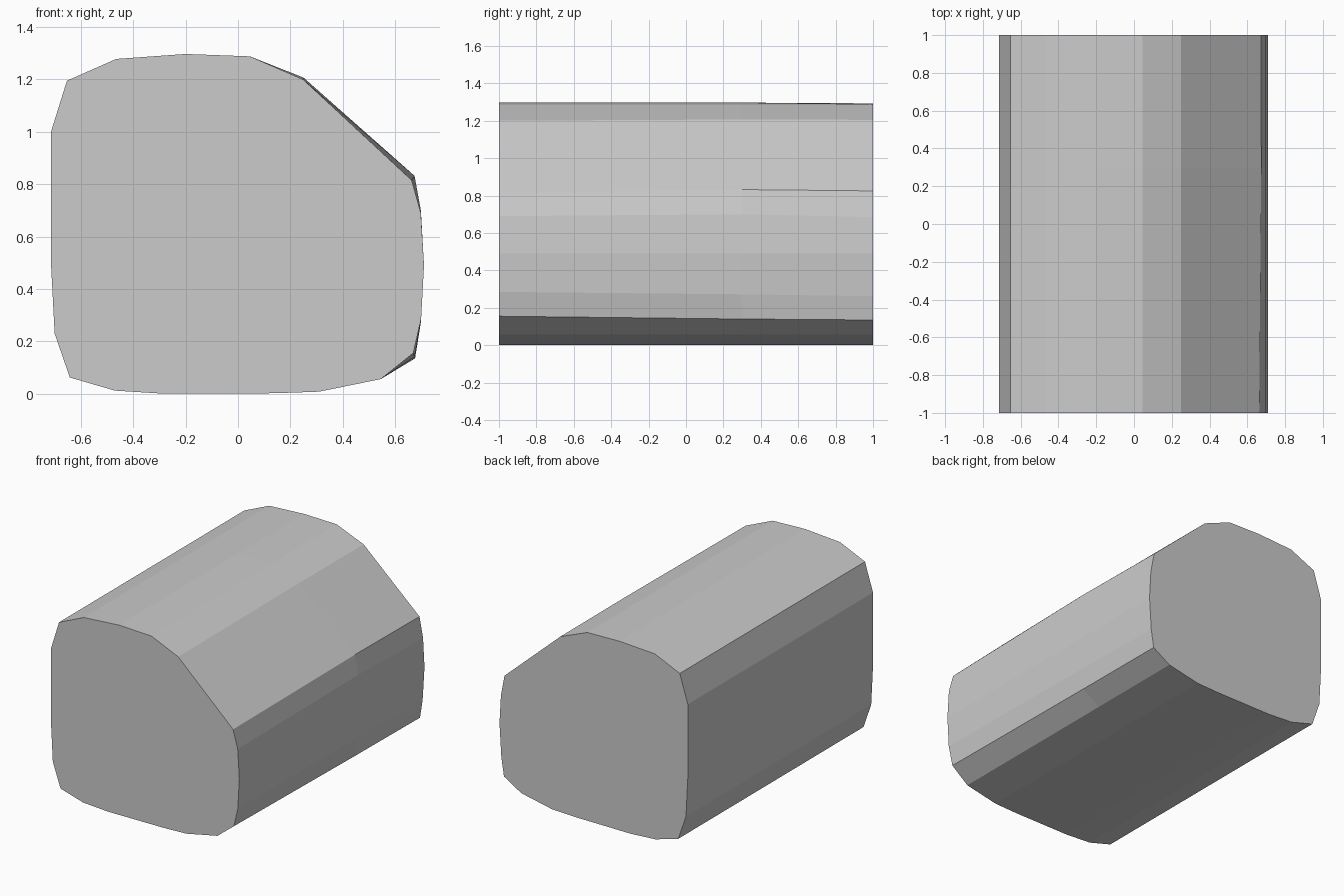
import bpy
import bmesh

# Cross-section at the front end, clockwise from the upper left (x, z)
FRONT = [(-0.714, 1.0), (-0.653, 1.195), (-0.465, 1.278), (-0.2, 1.297),
         (0.045, 1.288), (0.248, 1.2), (0.663, 0.815), (0.698, 0.69),
         (0.71, 0.49), (0.699, 0.285), (0.669, 0.155), (0.545, 0.056),
         (0.31, 0.008), (0.14, 0.002), (-0.28, 0.0), (-0.47, 0.012),
         (-0.642, 0.062), (-0.70, 0.23), (-0.714, 0.5)]

# Stations along y, with the few corners that drift along the length
STATIONS = [
    (-1.0, {}),
    (0.3, {5: (0.25, 1.207), 6: (0.674, 0.832), 7: (0.698, 0.70),
           9: (0.698, 0.272), 10: (0.674, 0.14)}),
    (1.0, {3: (-0.2, 1.293), 5: (0.25, 1.205), 6: (0.672, 0.825),
           7: (0.699, 0.685), 9: (0.696, 0.262), 10: (0.676, 0.135)}),
]

bm = bmesh.new()
rings = []
for y, moved in STATIONS:
    rings.append([bm.verts.new((*moved.get(i, p)[:1], y, moved.get(i, p)[1]))
                  for i, p in enumerate(FRONT)])

# Side walls
n = len(FRONT)
for a, b in zip(rings, rings[1:]):
    for i in range(n):
        j = (i + 1) % n
        bm.faces.new((a[i], a[j], b[j], b[i]))

# Flat end caps
bm.faces.new(rings[0])
bm.faces.new(rings[-1])
bmesh.ops.recalc_face_normals(bm, faces=bm.faces)

mesh = bpy.data.meshes.new("rounded_block")
bm.to_mesh(mesh)
bm.free()
block = bpy.data.objects.new("rounded_block", mesh)
bpy.context.collection.objects.link(block)
